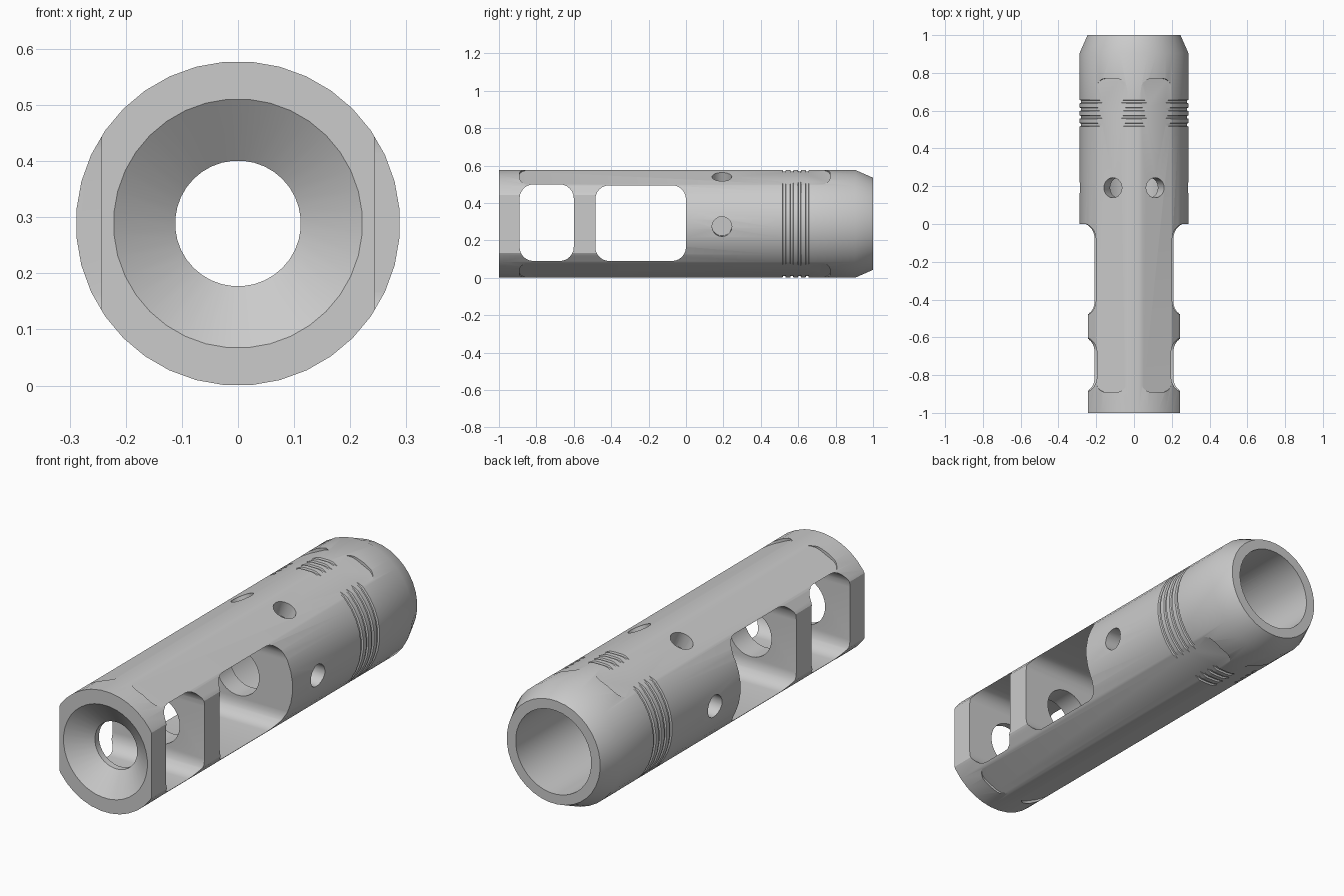
import bpy, bmesh
from math import sin, cos, pi, radians
from mathutils import Matrix, Vector

if "Cube" in bpy.data.objects:
    bpy.data.objects.remove(bpy.data.objects["Cube"])

R = 0.289            # outer radius, also height of the axis
SEG = 36


def to_object(bm, name):
    bmesh.ops.recalc_face_normals(bm, faces=bm.faces)
    me = bpy.data.meshes.new(name)
    bm.to_mesh(me)
    bm.free()
    ob = bpy.data.objects.new(name, me)
    bpy.context.collection.objects.link(ob)
    return ob


def lathe(name, profile):
    """Closed (radius, y) loop spun around the y axis at height R."""
    bm = bmesh.new()
    rings = []
    for i in range(SEG):
        a = 2 * pi * (i + 0.5) / SEG
        rings.append([bm.verts.new((r * sin(a), y, R + r * cos(a))) for r, y in profile])
    n = len(profile)
    for i in range(SEG):
        p, q = rings[i], rings[(i + 1) % SEG]
        for j in range(n):
            k = (j + 1) % n
            bm.faces.new((p[j], p[k], q[k], q[j]))
    return to_object(bm, name)


def block(name, size, loc, axis=None, rad=0.0, turn=0.0):
    """Box, edges along the given axis rounded, then turned about the body axis."""
    bm = bmesh.new()
    bmesh.ops.create_cube(bm, size=1)
    bmesh.ops.scale(bm, vec=size, verts=bm.verts)
    if axis is not None:
        edges = [e for e in bm.edges
                 if abs((e.verts[0].co - e.verts[1].co).normalized()[axis]) > 0.9]
        bmesh.ops.bevel(bm, geom=edges, offset=rad, segments=6, profile=0.5, affect='EDGES')
    m = Matrix.Translation((0, 0, R)) @ Matrix.Rotation(turn, 4, 'Y') @ Matrix.Translation(loc)
    bmesh.ops.transform(bm, matrix=m, verts=bm.verts)
    return to_object(bm, name)


def drill(name, y, turn, r_in, r_out, rad):
    """Radial hole between two distances from the body axis."""
    bm = bmesh.new()
    bmesh.ops.create_cone(bm, cap_ends=True, segments=20, radius1=rad, radius2=rad,
                          depth=r_out - r_in)
    m = (Matrix.Translation((0, y, R)) @ Matrix.Rotation(turn, 4, 'Y')
         @ Matrix.Translation((0, 0, (r_in + r_out) / 2)))
    bmesh.ops.transform(bm, matrix=m, verts=bm.verts)
    return to_object(bm, name)


# Turned body: muzzle cone, bore, rear socket, chamfer and four grip grooves
outer = [(R, -1.0)]
for c in (0.525, 0.566, 0.607, 0.648):
    outer += [(R, c - 0.009), (R - 0.008, c - 0.006), (R - 0.008, c + 0.006), (R, c + 0.009)]
outer += [(R, 0.905), (0.247, 1.0)]
inner = [(0.2, 1.0), (0.2, 0.1), (0.112, 0.1), (0.112, -0.92), (0.222, -1.0)]
body = lathe("brake_body", outer + inner)

cutters = []
# Side windows going straight through
for y0, y1, z0, z1 in ((-0.89, -0.60, 0.09, 0.50), (-0.485, 0.0, 0.09, 0.495)):
    cutters.append(block("window_cutter", (1, y1 - y0, z1 - z0),
                         (0, (y0 + y1) / 2, (z0 + z1) / 2 - R), axis=0, rad=0.075))
# Flat sides on the front half
for s in (-1, 1):
    cutters.append(block("side_flat_cutter", (0.2, 0.9, 0.8), (s * 0.343, -0.65, 0)))
# Four long flats with rounded ends
for a in (25.5, 154.5, 205.5, 334.5):
    cutters.append(block("long_flat_cutter", (0.184, 1.66, 0.2), (0, -0.06, 0.375),
                         axis=2, rad=0.06, turn=radians(a)))
# Port holes: open upper pair, shallow side pair
for a, depth in ((24, 0.15), (-24, 0.15), (93, 0.206), (-93, 0.206)):
    cutters.append(drill("port_cutter", 0.192, radians(a), depth, 0.4, 0.053))

# Cut everything from the body
bpy.context.view_layer.objects.active = body
body.select_set(True)
for c in cutters:
    c.hide_render = True
    mod = body.modifiers.new("cut", 'BOOLEAN')
    mod.operation = 'DIFFERENCE'
    mod.solver = 'EXACT'
    mod.object = c
    bpy.ops.object.modifier_apply(modifier=mod.name)
for c in cutters:
    bpy.data.objects.remove(c)

bpy.ops.object.shade_smooth_by_angle(angle=radians(25))
